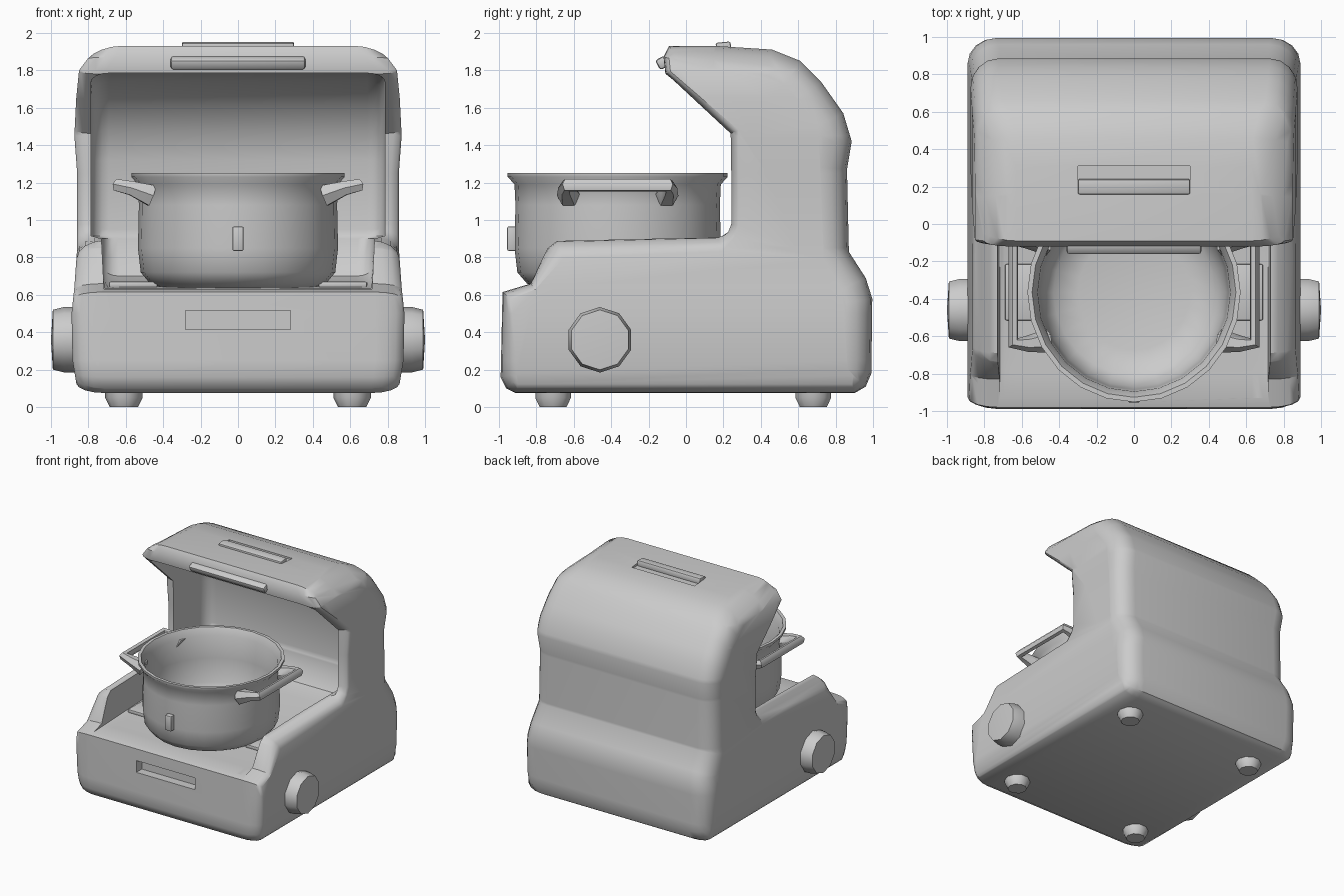
import bpy, bmesh, math
from mathutils import Vector

if "Cube" in bpy.data.objects:
    bpy.data.objects.remove(bpy.data.objects["Cube"])


def finish(name, bm, angle=35, closed=True):
    bmesh.ops.recalc_face_normals(bm, faces=bm.faces)
    if closed and bm.calc_volume(signed=True) < 0:
        bmesh.ops.reverse_faces(bm, faces=bm.faces)
    me = bpy.data.meshes.new(name)
    bm.to_mesh(me)
    bm.free()
    ob = bpy.data.objects.new(name, me)
    bpy.context.collection.objects.link(ob)
    smooth(ob, angle)
    return ob


def smooth(ob, angle=35):
    bpy.ops.object.select_all(action='DESELECT')
    ob.select_set(True)
    bpy.context.view_layer.objects.active = ob
    bpy.ops.object.shade_smooth_by_angle(angle=math.radians(angle))


def width_at(z, table):
    for (z0, w0), (z1, w1) in zip(table, table[1:]):
        if z <= z1:
            t = max(0, (z - z0) / (z1 - z0))
            return w0 + (w1 - w0) * t
    return table[-1][1]


def loft(name, pts, rx, widths, n=4):
    """Side profile (y, z, edge radius) swept across x with rounded ends."""
    m = len(pts)
    p = [Vector((y, z)) for y, z, r in pts]
    area = sum(p[i].x * p[(i + 1) % m].y - p[(i + 1) % m].x * p[i].y for i in range(m))
    s = 1 if area > 0 else -1
    inward = []
    for i in range(m):
        d = (p[i] - p[i - 1]).normalized() + (p[(i + 1) % m] - p[i]).normalized()
        inward.append(Vector((-d.y, d.x)).normalized() * s)
    steps = []
    for k in range(n + 1):
        a = math.pi / 2 * k / n
        steps.append((-(1 - rx * (1 - math.cos(a))), 1 - math.sin(a)))
    steps += [(-x, i) for x, i in reversed(steps)]
    bm = bmesh.new()
    rings = []
    for x, ins in steps:
        rings.append([bm.verts.new((x, *(p[i] + inward[i] * pts[i][2] * ins))) for i in range(m)])
    for a, b in zip(rings, rings[1:]):
        for i in range(m):
            j = (i + 1) % m
            bm.faces.new((a[i], a[j], b[j], b[i]))
    caps = [bm.faces.new(list(reversed(rings[0]))), bm.faces.new(rings[-1])]
    bm.normal_update()
    bmesh.ops.triangulate(bm, faces=caps, ngon_method='EAR_CLIP')
    for z, w in widths:
        bm.normal_update()
        bmesh.ops.bisect_plane(bm, geom=bm.verts[:] + bm.edges[:] + bm.faces[:],
                               plane_co=(0, 0, z), plane_no=(0, 0, 1), dist=1e-5)
    for v in bm.verts:
        v.co.x *= width_at(v.co.z, widths)
    bmesh.ops.triangulate(bm, faces=[f for f in bm.faces if len(f.verts) > 4])
    return finish(name, bm)


def box(name, size, loc, bevel=0.0, tilt=0):
    bm = bmesh.new()
    bmesh.ops.create_cube(bm, size=1)
    bmesh.ops.scale(bm, vec=size, verts=bm.verts)
    if bevel:
        bmesh.ops.bevel(bm, geom=bm.edges[:], offset=bevel, segments=2, affect='EDGES', profile=0.5)
    ob = finish(name, bm)
    ob.location = loc
    ob.rotation_euler.x = tilt
    return ob


def lathe(name, prof, seg, loc, axis='Z', angle=40):
    bm = bmesh.new()
    rings = []
    for r, h in prof:
        if r == 0:
            rings.append([bm.verts.new((0, 0, h))])
        else:
            rings.append([bm.verts.new((r * math.cos(2 * math.pi * k / seg),
                                        r * math.sin(2 * math.pi * k / seg), h)) for k in range(seg)])
    for a, b in zip(rings, rings[1:]):
        for k in range(seg):
            j = (k + 1) % seg
            f = [a[k % len(a)], a[j % len(a)], b[j % len(b)], b[k % len(b)]]
            bm.faces.new(list(dict.fromkeys(f)))
    ob = finish(name, bm, angle)
    ob.location = loc
    ob.rotation_euler.y = {'Z': 0, 'X': math.pi / 2, '-X': -math.pi / 2}[axis]
    return ob


def cut(ob, cutter):
    cutter.hide_render = True
    mod = ob.modifiers.new("cut", 'BOOLEAN')
    mod.operation, mod.object, mod.solver = 'DIFFERENCE', cutter, 'EXACT'
    bpy.context.view_layer.objects.active = ob
    bpy.context.view_layer.update()
    bpy.ops.object.modifier_apply(modifier=mod.name)
    bpy.data.objects.remove(cutter)


# stove body: base, low side walls, back and curved hood in one profile
body = loft("stove_body", [
    (-0.99, 0.16, .09), (-0.96, 0.10, .08), (-0.91, 0.075, .05), (0.90, 0.075, .05),
    (0.96, 0.11, .09), (0.99, 0.18, .13), (0.995, 0.58, .14), (0.96, 0.69, .14),
    (0.87, 0.83, .14), (0.86, 1.27, .14), (0.885, 1.42, .15), (0.84, 1.57, .15),
    (0.72, 1.74, .15), (0.61, 1.85, .15), (0.46, 1.91, .14), (0.15, 1.93, .12),
    (-0.09, 1.93, .08), (-0.12, 1.87, .03), (-0.11, 1.78, .03), (0.235, 1.46, .05),
    (0.235, 0.98, .05), (0.22, 0.94, .05), (0.17, 0.91, .08), (-0.69, 0.89, .10),
    (-0.74, 0.85, .09), (-0.83, 0.66, .04), (-0.98, 0.615, .06)], 0.17,
    [(0.1, 0.86), (0.25, 0.885), (0.5, 0.89), (0.64, 0.875), (0.85, 0.86),
     (1.25, 0.86), (1.45, 0.875), (1.65, 0.865), (1.8, 0.85), (1.92, 0.76)])

# hollow of the tray and hood
cut(body, loft("hollow_cutter", [
    (-1.2, 0.62, 0), (-0.8, 0.635, 0), (0.45, 0.66, .02), (0.6, 0.7, .06), (0.67, 0.8, .1),
    (0.69, 0.95, .1), (0.69, 1.32, .1), (0.64, 1.48, .1), (0.54, 1.62, .1),
    (0.38, 1.74, .08), (0.2, 1.785, .05), (-0.6, 1.785, .04), (-1.2, 1.785, 0)], 0.12,
    [(0.6, 0.715), (0.9, 0.73), (0.915, 0.785), (1.8, 0.785)]))

# grip slots in the front and the top
cut(body, box("front_slot_cutter", (0.56, 0.16, 0.1), (0, -0.99, 0.465)))
cut(body, box("top_slot_cutter", (0.6, 0.1, 0.06), (0, 0.26, 1.935)))
smooth(body)
box("top_grip", (0.6, 0.08, 0.05), (0, 0.2, 1.925), 0.01, 0.1)
box("hood_lip", (0.72, 0.06, 0.06), (0, -0.125, 1.84), 0.015, 0.5)

# knobs and feet, mirrored left and right
for s, side in ((1, "right"), (-1, "left")):
    lathe(f"{side}_knob", [(0, 0), (0.175, 0), (0.175, 0.09), (0.16, 0.15), (0, 0.16)], 10,
          (s * 0.84, -0.46, 0.36), 'X' if s > 0 else '-X')
    for y, end in ((-0.71, "front"), (0.68, "back")):
        lathe(f"{end}_{side}_foot", [(0, 0), (0.075, 0), (0.1, 0.05), (0.1, 0.12), (0, 0.12)],
              10, (s * 0.61, y, 0))

# pot with flared rim and open, rounded inside
PY = -0.365
pot = lathe("pot", [(0, 0.62), (0.38, 0.625), (0.47, 0.66), (0.52, 0.72), (0.535, 0.85),
                    (0.53, 1.08), (0.535, 1.19), (0.57, 1.23), (0.57, 1.25), (0.545, 1.25),
                    (0.515, 1.19), (0.505, 1.0), (0.49, 0.8), (0.43, 0.7), (0.3, 0.67), (0, 0.665)],
            24, (0, PY, 0), angle=60)
pot.scale.y = 1.03
box("pot_tag", (0.06, 0.05, 0.13), (0, PY - 0.565, 0.9), 0.008)

# pot handles
for s, side in ((1, "right"), (-1, "left")):
    cu = bpy.data.curves.new(f"{side}_pot_handle", 'CURVE')
    cu.dimensions = '3D'
    cu.bevel_depth, cu.bevel_resolution, cu.use_fill_caps = 0.036, 1, True
    sp = cu.splines.new('POLY')
    path = [(0.46, -0.26, 1.13, 1.8), (0.57, -0.275, 1.17, 1.2), (0.645, -0.27, 1.185, 1)]
    path += [(x, -y, z, r) for x, y, z, r in reversed(path)]
    sp.points.add(len(path) - 1)
    for pt, (x, y, z, r) in zip(sp.points, path):
        pt.co, pt.radius = (s * x, PY + y, z, 1), r
    tmp = bpy.data.objects.new("handle_curve", cu)
    bpy.context.collection.objects.link(tmp)
    bpy.context.view_layer.update()
    bm = bmesh.new()
    bm.from_mesh(tmp.to_mesh())
    bpy.data.objects.remove(tmp)
    finish(f"{side}_pot_handle", bm, 50, closed=False)

    # flat burner grate plates beside the pot
    box(f"{side}_grate_plate", (0.26, 0.3, 0.03), (s * 0.56, PY, 0.655), 0.008)
